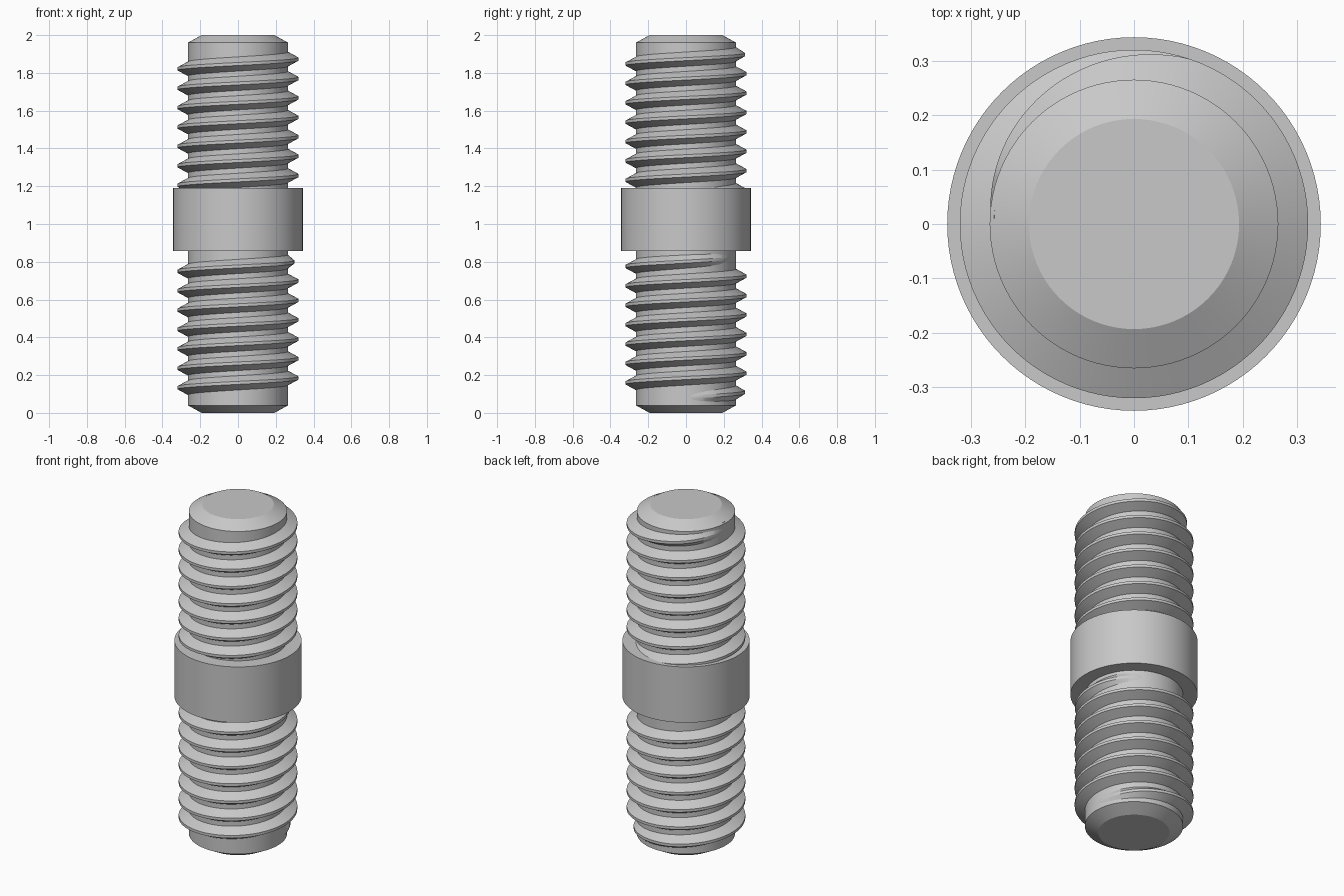
import bpy, bmesh, math

default = bpy.data.objects.get("Cube")
if default:
    bpy.data.objects.remove(default, do_unlink=True)

# One plain steel grey for everything
steel = bpy.data.materials.new("steel grey")
steel.use_nodes = True
grey = (0.58, 0.58, 0.58, 1)
steel.diffuse_color = grey
steel.node_tree.nodes["Principled BSDF"].inputs["Base Color"].default_value = grey

SEGMENTS = 96          # steps per turn
PITCH = 0.1027
ROOT, CREST = 0.265, 0.32
FADE = 0.3             # length of a thread run-out, in turns


def finish(name, bm):
    bmesh.ops.recalc_face_normals(bm, faces=bm.faces)
    mesh = bpy.data.meshes.new(name)
    bm.to_mesh(mesh)
    bm.free()
    mesh.materials.append(steel)
    obj = bpy.data.objects.new(name, mesh)
    bpy.context.collection.objects.link(obj)
    bpy.ops.object.select_all(action='DESELECT')
    obj.select_set(True)
    bpy.context.view_layer.objects.active = obj
    bpy.ops.object.shade_smooth_by_angle(angle=math.radians(25))
    return obj


def lathe(name, profile):
    """Solid of revolution from (radius, height) points, capped at both ends."""
    bm = bmesh.new()
    rings = []
    for r, z in profile:
        rings.append([bm.verts.new((r * math.cos(a), r * math.sin(a), z))
                      for a in (math.tau * i / SEGMENTS for i in range(SEGMENTS))])
    for low, high in zip(rings, rings[1:]):
        for i in range(SEGMENTS):
            j = (i + 1) % SEGMENTS
            bm.faces.new((low[i], low[j], high[j], high[i]))
    bm.faces.new(rings[0])
    bm.faces.new(rings[-1])
    return finish(name, bm)


def thread(name, base, turns):
    """Right-handed ridge that starts at angle 0 and height base."""
    bm = bmesh.new()
    rows = []
    steps = round(turns * SEGMENTS)
    for i in range(steps + 1):
        turn = turns * i / steps
        z = base + PITCH * turn
        # The ridge sinks into the shank at its run-outs
        grow = min(1, turn / FADE, (turns - turn) / FADE)
        tip = ROOT - 0.003 + (CREST - ROOT + 0.003) * grow
        a = math.tau * turn
        section = [(ROOT - 0.008, -0.042), (tip, -0.008),
                   (tip, 0.008), (ROOT - 0.008, 0.042)]
        rows.append([bm.verts.new((r * math.cos(a), r * math.sin(a), z + dz))
                     for r, dz in section])
    for p, q in zip(rows, rows[1:]):
        for k in range(4):
            n = (k + 1) % 4
            bm.faces.new((p[k], p[n], q[n], q[k]))
    bm.faces.new(rows[0])
    bm.faces.new(rows[-1])
    return finish(name, bm)


# Shank with chamfered ends, and the plain collar
lathe("shank", [(0.193, 0), (ROOT, 0.04), (ROOT, 1.96), (0.193, 2)])
lathe("collar", [(0.343, 0.858), (0.343, 1.19)])

# Lower thread runs out at both ends; upper thread emerges from the collar
thread("lower_thread", 0.082, 7.18)
thread("upper_thread", 1.154, 7.5)
